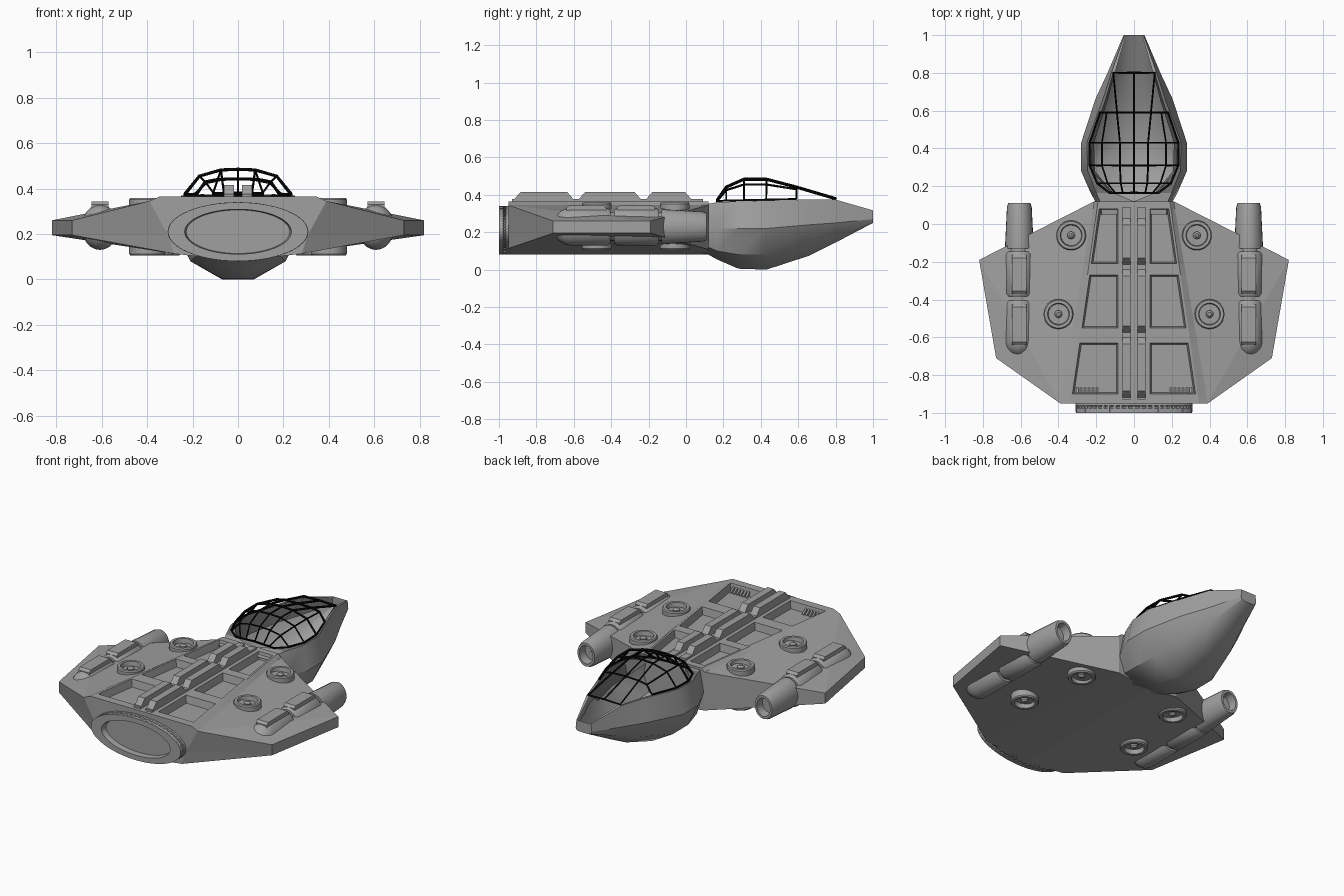
import bpy, bmesh, math
from mathutils import Matrix, Vector

cube = bpy.data.objects.get("Cube")
if cube:
    bpy.data.objects.remove(cube, do_unlink=True)


def material(name, value):
    m = bpy.data.materials.new(name)
    m.diffuse_color = (value, value, value, 1)
    m.use_nodes = True
    m.node_tree.nodes["Principled BSDF"].inputs["Base Color"].default_value = (value, value, value, 1)
    return m


GREY = material("hull grey", 0.35)
DARK = material("cockpit dark grey", 0.19)
BLACK = material("canopy black", 0.002)


def finish(name, bm, mats=(GREY,), smooth=None, mirror=False):
    bmesh.ops.remove_doubles(bm, verts=bm.verts, dist=1e-4)
    bmesh.ops.recalc_face_normals(bm, faces=bm.faces)
    me = bpy.data.meshes.new(name)
    bm.to_mesh(me)
    bm.free()
    ob = bpy.data.objects.new(name, me)
    bpy.context.collection.objects.link(ob)
    for m in mats:
        me.materials.append(m)
    if mirror:
        ob.modifiers.new("mirror", 'MIRROR').use_mirror_merge = False
    if smooth:
        bpy.ops.object.select_all(action='DESELECT')
        ob.select_set(True)
        bpy.context.view_layer.objects.active = ob
        bpy.ops.object.shade_smooth_by_angle(angle=math.radians(smooth))
    return ob


def face(bm, pts):
    return bm.faces.new([bm.verts.new(p) for p in pts])


def neg(p):
    return (-p[0], p[1], p[2])


def both(bm, pts):
    """A face and its mirror image."""
    return [face(bm, pts), face(bm, [neg(p) for p in reversed(pts)])]


def lathe(bm, profile, place, n=24):
    """Revolve (radius, height) points about z, then place them."""
    rings = [[bm.verts.new(place @ Vector((r * math.cos(2 * math.pi * i / n), r * math.sin(2 * math.pi * i / n), h)))
              for i in range(n)] for r, h in profile]
    for a, b in zip(rings, rings[1:]):
        for i in range(n):
            bm.faces.new((a[i], a[(i + 1) % n], b[(i + 1) % n], b[i]))


def extrude_x(bm, profile, x0, x1):
    """Extrude a (y, z) outline between two x positions."""
    a = [(x0, y, z) for y, z in profile]
    b = [(x1, y, z) for y, z in profile]
    face(bm, a)
    face(bm, b[::-1])
    for i in range(len(a)):
        j = (i + 1) % len(a)
        face(bm, [a[i], b[i], b[j], a[j]])


# Winged hull with a shallow V-shaped belly
F, B = (.21, .12, .345), (.39, -.95, .345)
W1, W2 = (.82, -.19, .26), (.73, -.71, .26)
L1, L2 = (.82, -.19, .195), (.73, -.71, .195)
FL, M, BL = (.21, .12, .108), (.31, -.95, .2), (.28, -.95, .113)
FI, BI = (.19, .12, .365), (.345, -.95, .365)
KF, KB = (0, .12, .08), (0, -.95, .08)
bm = bmesh.new()
for pts in ([F, B, W1], [B, W2, W1], [W1, W2, L2, L1], [F, W1, L1, FL], [B, M, L2, W2], [M, BL, L2],
            [FL, L1, L2, BL], [KF, FL, BL, KB]):
    both(bm, pts)
face(bm, [F, FL, KF, neg(FL), neg(F), neg(FI), FI])
face(bm, [B, BI, neg(BI), neg(B), neg(M), neg(BL), KB, BL, M])
finish("hull", bm)

# Deck plating with six sunken bays
rows = [-.95, -.9, -.63, -.55, -.27, -.21, .08, .12]


def deck_row(y):
    t = (y + .95) / 1.07
    e = .345 - .155 * t
    return [(0, y, .365), (.085, y, .365), (e - .012, y, .365), (e, y, .365), (.39 - .18 * t, y, .345)]


bm = bmesh.new()
bays = []
for k, (y0, y1) in enumerate(zip(rows, rows[1:])):
    a, b = deck_row(y0), deck_row(y1)
    for c in range(4):
        pair = both(bm, [a[c], a[c + 1], b[c + 1], b[c]])
        if c == 1 and k in (1, 3, 5):
            bays += pair
bmesh.ops.remove_doubles(bm, verts=bm.verts, dist=1e-4)
bm.normal_update()
bmesh.ops.inset_individual(bm, faces=bays, thickness=.012, depth=-.045)
finish("deck_plating", bm)

# Paired spine rails: a continuous low strip with raised blocks
bm = bmesh.new()
for x in (.018, -.062):
    extrude_x(bm, [(-.93, .355), (-.93, .377), (.09, .377), (.09, .355)], x, x + .044)
    for y0, y1 in ((-.92, -.6), (-.575, -.24), (-.215, .03)):
        extrude_x(bm, [(y0, .36), (y0, .375), (y0 + .035, .415), (y1 - .035, .415), (y1, .375), (y1, .36)], x, x + .044)
finish("spine_rails", bm)

# Vent bars in the rear bays
bm = bmesh.new()
for i in range(6):
    x = .19 + i * .021
    extrude_x(bm, [(-.895, .31), (-.895, .35), (-.865, .325), (-.865, .31)], x, x + .011)
finish("vent_bars", bm, mirror=True)

# Elliptical engine with ribbed rim
bm = bmesh.new()
engine = Matrix.Translation((0, -.94, .21)) @ Matrix.Diagonal((1, 1, .42, 1)) @ Matrix.Rotation(math.pi / 2, 4, 'X')
lathe(bm, [(.31, 0), (.31, .022), (.295, .026), (.295, .034), (.308, .038), (.308, .06),
           (.235, .06), (.228, .025), (.001, .025)], engine, 64)
for i in range(56):
    a = 2 * math.pi * i / 56
    bmesh.ops.create_cube(bm, size=1, matrix=engine @ Matrix.Rotation(a, 4, 'Z')
                          @ Matrix.Translation((.3, 0, .03)) @ Matrix.Diagonal((.018, .012, .05, 1)))
finish("engine", bm, smooth=30)

# Forward fuselage: y, keel w/z, chine w/z, waist w/z, top w/z, pit w/z
stations = [
    (.05, .08, .10, .15, .12, .20, .22, .17, .345, 0, .345),
    (.12, .08, .08, .17, .12, .205, .22, .18, .352, 0, .352),
    (.165, .08, .055, .19, .10, .23, .22, .20, .36, .12, .36),
    (.28, .07, .005, .21, .08, .28, .22, .245, .365, .225, .27),
    (.43, .07, .0, .21, .08, .28, .22, .25, .37, .23, .26),
    (.66, .055, .075, .15, .135, .205, .24, .165, .375, .15, .28),
    (.80, .04, .145, .10, .18, .14, .25, .12, .374, .11, .374),
    (1.0, .03, .25, .05, .255, .055, .27, .05, .317, .046, .317)]
bm = bmesh.new()
sections = []
for y, *v in stations:
    half = [(v[i], y, v[i + 1]) for i in (0, 2, 4, 6)] + [(v[8], y, v[7]), (v[8] * .92, y, v[9])]
    sections.append([(0, y, v[1])] + half + [(0, y, v[9])])
for a, b in zip(sections, sections[1:]):
    for i in range(7 - 1):
        for f in both(bm, [a[i], a[i + 1], b[i + 1], b[i]]):
            f.material_index = 1 if i >= 4 and .15 < a[0][1] < .7 else 0
nose = sections[-1][:5]
face(bm, nose + [neg(p) for p in reversed(nose[1:])])
bmesh.ops.dissolve_degenerate(bm, dist=1e-5, edges=bm.edges)
finish("fuselage", bm, mats=(GREY, DARK), smooth=32)

# Canopy lattice of thin bars: each row is y with three (x, z) pairs
lattice = [(.80, .11, .378, .11, .378, .11, .378), (.59, .09, .44, .145, .43, .18, .378),
           (.43, .075, .482, .17, .455, .235, .375), (.31, .075, .482, .17, .455, .235, .372),
           (.215, .07, .44, .14, .425, .195, .37), (.165, .06, .368, .10, .367, .13, .366)]
grid = [[(0, r[0], r[2] + .003)] + [(r[i], r[0], r[i + 1]) for i in (1, 3, 5)] for r in lattice]
bm = bmesh.new()
for k, (a, b) in enumerate(zip(grid, grid[1:])):
    for c in range(3 if k else 1):
        both(bm, [a[c], a[c + 1], b[c + 1], b[c]])
canopy = finish("canopy_frame", bm, mats=(BLACK,))
wire = canopy.modifiers.new("bars", 'WIREFRAME')
wire.thickness = .014
wire.use_even_offset = False
wire.use_boundary = True

# Wing guns: rounded rear pods and a tapered open barrel
bm = bmesh.new()
gun = Matrix.Translation((.607, 0, .23)) @ Matrix.Diagonal((.82, 1, 1, 1)) @ Matrix.Rotation(-math.pi / 2, 4, 'X')
rear = [(max(.001, .1 * math.sin(a)), -.62 - .09 * math.cos(a)) for a in [i * math.pi / 12 for i in range(7)]]
lathe(bm, rear + [(.1, -.42), (.09, -.405), (.076, -.405), (.076, -.385), (.09, -.385), (.1, -.37),
                  (.1, -.16), (.09, -.145), (.076, -.145), (.076, -.13), (.092, -.13), (.092, -.11), (.08, .09),
                  (.072, .11), (.056, .11), (.05, .06), (.001, .06)], gun)
finish("wing_gun", bm, smooth=35, mirror=True)
bm = bmesh.new()
for y0, y1 in ((-.64, -.425), (-.37, -.165)):
    extrude_x(bm, [(y0, .29), (y0, .33), (y0 + .015, .343), (y1 - .015, .343), (y1, .33), (y1, .29)], .57, .645)
finish("gun_top_plate", bm, mirror=True)

# Round thruster cups passing through the wings, open above and below
bm = bmesh.new()
for x, y in ((.333, -.06), (.4, -.477)):
    half = [(.001, .122), (.01, .122), (.02, .112), (.02, .1), (.054, .1), (.058, .127), (.074, .127), (.079, .12)]
    lathe(bm, half + [(r, -h) for r, h in reversed(half)], Matrix.Translation((x, y, .232)))
finish("thruster_cup", bm, smooth=35, mirror=True)
